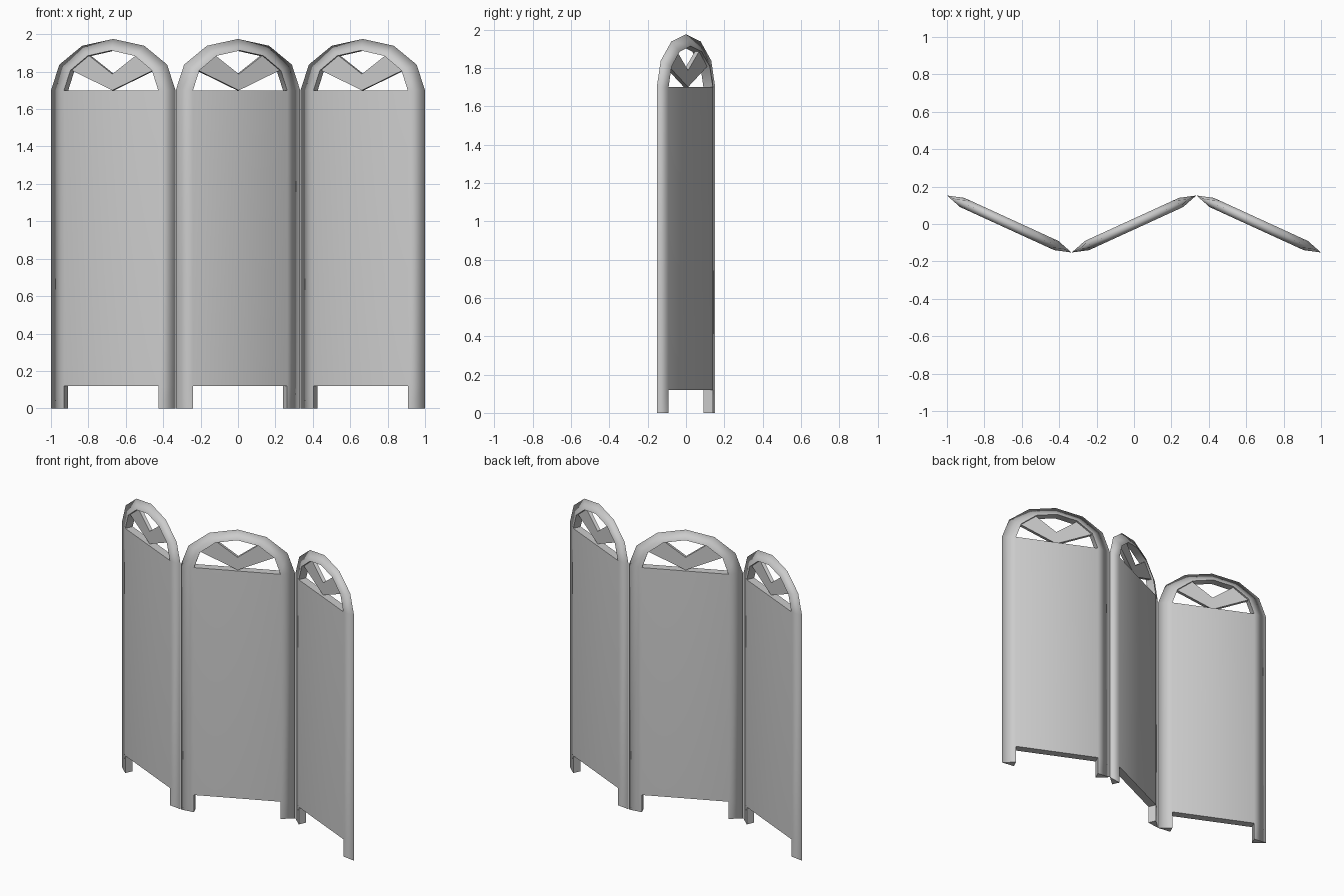
import bpy, bmesh
from math import sin, cos, pi, radians

cube = bpy.data.objects.get("Cube")
if cube:
    bpy.data.objects.remove(cube)

grey = bpy.data.materials.new("plain grey")
grey.use_nodes = True
colour = (0.6, 0.6, 0.6, 1)
grey.diffuse_color = colour
grey.node_tree.nodes["Principled BSDF"].inputs["Base Color"].default_value = colour

HALF, INNER = 0.366, 0.277      # half widths outside and inside the frame
LEG, SILL = 0.12, 1.7           # heights of board bottom and top
THICK, FRET = 0.027, 0.012      # half thicknesses
TILT = radians(24.6)


def outline(width, rise):
    """Left foot, over the arch, to the right foot."""
    arch = [(-width * cos(i * pi / 6), SILL + rise * sin(i * pi / 6)) for i in range(7)]
    return [(-width, 0), (-width, LEG)] + arch + [(width, LEG), (width, 0)]


def finish(bm, name, x, angle):
    bmesh.ops.recalc_face_normals(bm, faces=bm.faces)
    for f in bm.faces:
        f.smooth = True
    # Cut edges stay crisp, the thin outer rim is shaded round
    for e in bm.edges:
        if len(e.link_faces) != 2 or radians(50) < e.calc_face_angle() < radians(120):
            e.smooth = False
    mesh = bpy.data.meshes.new(name)
    bm.to_mesh(mesh)
    bm.free()
    mesh.materials.append(grey)
    ob = bpy.data.objects.new(name, mesh)
    ob.location.x = x
    ob.rotation_euler.z = angle
    bpy.context.collection.objects.link(ob)


def make_panel(name, x, angle):
    # Arched frame, thick inside and tapering to a rim, with legs and board
    bm = bmesh.new()
    rim = [bm.verts.new((u, 0, z)) for u, z in outline(HALF, 0.275)]
    front, back = [[bm.verts.new((u, y, z)) for u, z in outline(INNER, 0.213)]
                   for y in (-THICK, THICK)]
    last = len(rim) - 1
    for i in range(last):
        bm.faces.new((rim[i], rim[i + 1], front[i + 1], front[i]))
        bm.faces.new((rim[i + 1], rim[i], back[i], back[i + 1]))
        if i not in (1, last - 2):          # the board covers these walls
            bm.faces.new((front[i], front[i + 1], back[i + 1], back[i]))
    for i in (0, last):
        bm.faces.new((rim[i], front[i], back[i]))
    low, high = (1, last - 1), (2, last - 2)
    for side in (front, back):
        bm.faces.new((side[low[0]], side[low[1]], side[high[1]], side[high[0]]))
    for a, b in (low, high):
        bm.faces.new((front[a], front[b], back[b], back[a]))
    finish(bm, name + "_panel", x, angle)

    # V-shaped fretwork in the arch
    bm = bmesh.new()
    arch = outline(INNER + 0.004, 0.217)
    loop = [(0, SILL), arch[7], arch[6], (0, 1.787), arch[4], arch[3]]
    a, b = [[bm.verts.new((u, y, z)) for u, z in loop] for y in (-FRET, FRET)]
    for v in (a, b):
        bm.faces.new(v[:4])
        bm.faces.new((v[0], v[3], v[4], v[5]))
    for i in range(6):
        j = (i + 1) % 6
        bm.faces.new((a[i], a[j], b[j], b[i]))
    finish(bm, name + "_fretwork", x, angle)


for name, x, angle in (("right", -0.667, -TILT), ("middle", 0, TILT), ("left", 0.667, -TILT)):
    make_panel(name, x, angle)
